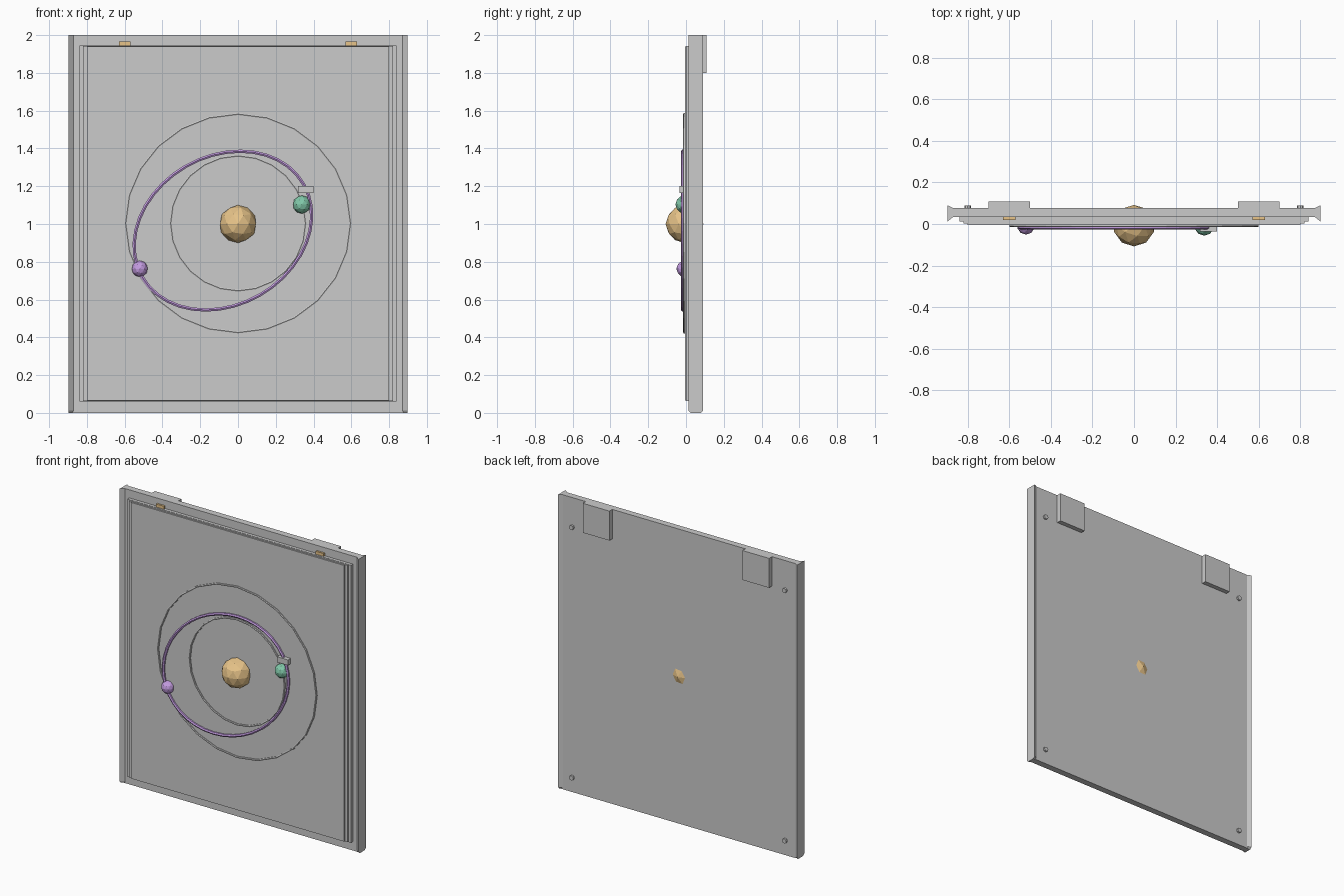
import bpy, bmesh, math
from mathutils import Vector

if "Cube" in bpy.data.objects:
    bpy.data.objects.remove(bpy.data.objects["Cube"])


def material(name, color):
    m = bpy.data.materials.new(name)
    m.diffuse_color = (*color, 1)
    m.use_nodes = True
    m.node_tree.nodes["Principled BSDF"].inputs["Base Color"].default_value = m.diffuse_color
    return m


GOLD = material("gold", (0.80, 0.55, 0.25))
PURPLE = material("purple", (0.55, 0.33, 0.75))
GREEN = material("green", (0.22, 0.58, 0.40))


def finish(name, bm, mat=None):
    bmesh.ops.recalc_face_normals(bm, faces=bm.faces)
    me = bpy.data.meshes.new(name)
    bm.to_mesh(me)
    bm.free()
    ob = bpy.data.objects.new(name, me)
    bpy.context.collection.objects.link(ob)
    if mat:
        me.materials.append(mat)
    return ob


def box(name, x, y, z, mat=None):
    """Box from (min, max) ranges."""
    bm = bmesh.new()
    bmesh.ops.create_cube(bm, size=1)
    for v in bm.verts:
        v.co = Vector([(r[0] + r[1]) / 2 + c * (r[1] - r[0]) for r, c in zip((x, y, z), v.co)])
    return finish(name, bm, mat)


def ball(name, center, r, mat):
    bm = bmesh.new()
    bmesh.ops.create_icosphere(bm, subdivisions=2, radius=r)
    bmesh.ops.translate(bm, verts=bm.verts, vec=center)
    return finish(name, bm, mat)


def orbit(name, center, a, b, tilt, tube, steps, sides, mat=None):
    """Elliptical ring lying in the x-z plane."""
    bm = bmesh.new()
    c, s = math.cos(tilt), math.sin(tilt)
    rings = []
    for i in range(steps):
        t = 2 * math.pi * i / steps
        ring = []
        for j in range(sides):
            p = 2 * math.pi * (j + 0.5) / sides
            u = (a + tube * math.cos(p)) * math.cos(t)
            w = (b + tube * math.cos(p)) * math.sin(t)
            ring.append(bm.verts.new((center[0] + u * c - w * s,
                                      center[1] + tube * math.sin(p),
                                      center[2] + u * s + w * c)))
        rings.append(ring)
    for i in range(steps):
        r0, r1 = rings[i], rings[(i + 1) % steps]
        for j in range(sides):
            k = (j + 1) % sides
            bm.faces.new((r0[j], r0[k], r1[k], r1[j]))
    return finish(name, bm, mat)


def side_rail(name, s):
    """Upright edge whose section flares toward the outside."""
    bm = bmesh.new()
    section = [(0.87, 0.034), (0.897, 0.012), (0.897, 0.09), (0.87, 0.076)]
    levels = []
    for z, k in ((0, 0.7), (0.012, 1), (2, 1)):
        levels.append([bm.verts.new((s * x, 0.052 + (y - 0.052) * k, z)) for x, y in section])
    for lo, hi in zip(levels, levels[1:]):
        for j in range(4):
            k = (j + 1) % 4
            bm.faces.new((lo[j], lo[k], hi[k], hi[j]))
    bm.faces.new(levels[0])
    bm.faces.new(levels[-1])
    return finish(name, bm)


# Back plate with stepped display panel
box("back_plate", (-0.88, 0.88), (0.033, 0.077), (0, 2))
box("panel_base", (-0.84, 0.84), (0.012, 0.034), (0.06, 1.945))
box("panel_step", (-0.82, 0.82), (0.003, 0.013), (0.063, 1.943))
box("display_panel", (-0.80, 0.80), (-0.006, 0.006), (0.065, 1.94))

# Mirrored side rails, clips, hangers and screws
for s, side in ((-1, "left"), (1, "right")):
    side_rail(f"side_rail_{side}", s)
    box(f"clip_{side}", (s * 0.6 - 0.03, s * 0.6 + 0.03), (0.02, 0.036), (1.942, 1.965), GOLD)
    box(f"hanger_{side}", (s * 0.6 - 0.1, s * 0.6 + 0.1), (0.072, 0.108), (1.8, 2))
    for z, level in ((0.1, "lower"), (1.8, "upper")):
        bm = bmesh.new()
        bmesh.ops.create_cone(bm, cap_ends=True, segments=8, radius1=0.016, radius2=0.016, depth=0.02)
        for v in bm.verts:
            v.co = Vector((s * 0.8 + v.co.x, 0.08 + v.co.z, z + v.co.y))
        finish(f"screw_{level}_{side}", bm)

# Orbit rings
orbit("outer_orbit", (0, -0.009, 1.004), 0.595, 0.578, 0, 0.006, 24, 6)
orbit("inner_orbit", (0, -0.009, 1.004), 0.357, 0.357, 0, 0.006, 24, 6)
orbit("tilted_orbit", (-0.08, -0.016, 0.965), 0.493, 0.393, math.radians(30), 0.01, 40, 6, PURPLE)

# Sun, planets and small satellite block
ball("sun", (0, -0.008, 1.0), 0.1, GOLD)
ball("inner_planet", (0.338, -0.008, 1.103), 0.048, GREEN)
ball("outer_planet", (-0.52, -0.008, 0.763), 0.043, PURPLE)
box("satellite", (0.318, 0.4), (-0.035, 0.0), (1.165, 1.202))
